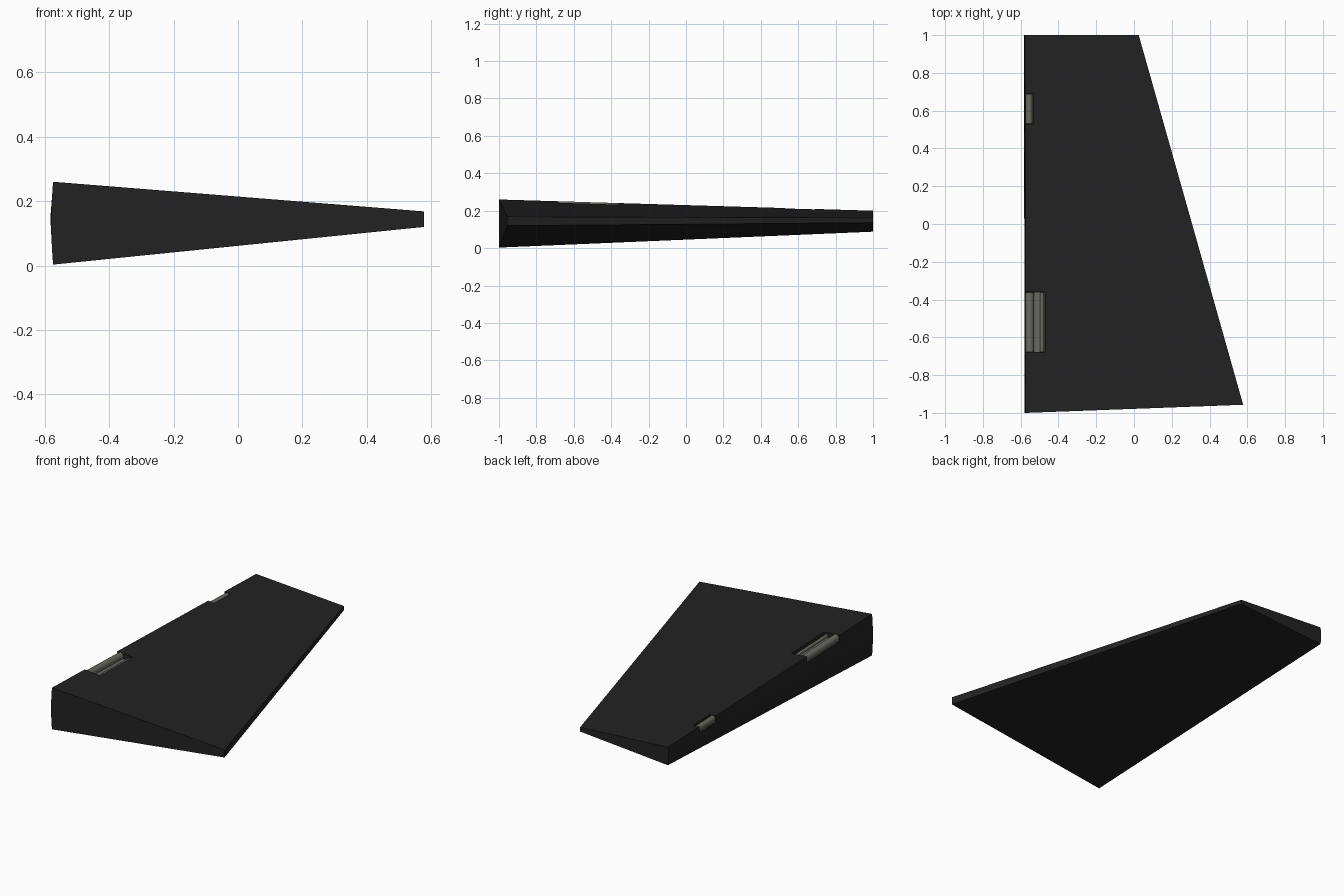
import bpy, bmesh, math

if "Cube" in bpy.data.objects:
    bpy.data.objects.remove(bpy.data.objects["Cube"], do_unlink=True)


def material(name, rgb):
    m = bpy.data.materials.new(name)
    m.use_nodes = True
    m.diffuse_color = (*rgb, 1)
    bsdf = m.node_tree.nodes["Principled BSDF"]
    bsdf.inputs["Base Color"].default_value = (*rgb, 1)
    return m


BLACK = material("matte black", (0.016, 0.016, 0.016))
STEEL = material("dull grey metal", (0.14, 0.14, 0.12))


def loft(name, ring_a, ring_b, mat):
    """Solid between two matching rings of points."""
    bm = bmesh.new()
    a = [bm.verts.new(p) for p in ring_a]
    b = [bm.verts.new(p) for p in ring_b]
    bm.faces.new(a)
    bm.faces.new(b)
    for i in range(len(a)):
        j = (i + 1) % len(a)
        bm.faces.new((a[i], a[j], b[j], b[i]))
    bmesh.ops.recalc_face_normals(bm, faces=bm.faces)
    mesh = bpy.data.meshes.new(name)
    bm.to_mesh(mesh)
    bm.free()
    mesh.materials.append(mat)
    obj = bpy.data.objects.new(name, mesh)
    bpy.context.collection.objects.link(obj)
    return obj


def top_z(y):
    """Height of the upper leading edge."""
    return 0.26 - 0.03 * (y + 1)


def spanwise(name, profile, y0, y1, mat):
    """Extrude an x-z profile along the sloping leading edge."""
    rings = [[(x, y, z + top_z(y)) for x, z in profile] for y in (y0, y1)]
    return loft(name, *rings, mat)


def circle(x, z, r, n=20):
    return [(x + r * math.cos(math.tau * i / n), z + r * math.sin(math.tau * i / n))
            for i in range(n)]


def box(x0, x1, z0, z1):
    return [(x0, z0), (x1, z0), (x1, z1), (x0, z1)]


def section(y, nose, low, high, tail, tail_y, tail_low, tail_high):
    """Tapered section with a slightly bowed leading edge."""
    ring = [(tail, tail_y, tail_low), (tail, tail_y, tail_high)]
    steps = 6
    for i in range(steps + 1):
        t = i / steps
        bow = 0.006 * math.sin(math.pi * t)
        ring.append((nose - bow, y, high + (low - high) * t))
    return ring


# Tapered wedge panel
panel = loft("panel",
             section(-1, -0.574, 0.003, 0.26, 0.578, -0.957, 0.12, 0.168),
             section(1, -0.576, 0.088, 0.20, 0.025, 1, 0.136, 0.162), BLACK)

# Hinge recesses: name, span start, span end, inner x
recesses = [("large", -0.68, -0.36, -0.47), ("small", 0.53, 0.69, -0.532)]
for name, y0, y1, inner in recesses:
    cutter = spanwise(name + "_cutter", box(-0.7, inner, -0.038, 0.1), y0, y1, BLACK)
    mod = panel.modifiers.new(name, "BOOLEAN")
    mod.operation, mod.solver, mod.object = "DIFFERENCE", "EXACT", cutter
    bpy.context.view_layer.objects.active = panel
    bpy.ops.object.modifier_apply(modifier=name)
    bpy.data.objects.remove(cutter, do_unlink=True)

# Hinge barrels, leaf plate and retaining rod
hinges = [
    spanwise("large_hinge_barrel", circle(-0.552, -0.022, 0.022), -0.678, -0.362, STEEL),
    spanwise("large_hinge_leaf", box(-0.574, -0.473, -0.042, -0.034), -0.678, -0.362, STEEL),
    spanwise("large_hinge_rod", circle(-0.487, -0.026, 0.01), -0.678, -0.362, STEEL),
    spanwise("small_hinge_barrel", circle(-0.556, -0.02, 0.018), 0.532, 0.688, STEEL),
    spanwise("small_hinge_leaf", box(-0.574, -0.535, -0.042, -0.034), 0.532, 0.688, STEEL),
]

# Smooth only the gently curved surfaces
bpy.ops.object.select_all(action="DESELECT")
for obj in [panel] + hinges:
    obj.select_set(True)
bpy.ops.object.shade_smooth_by_angle(angle=math.radians(30))
